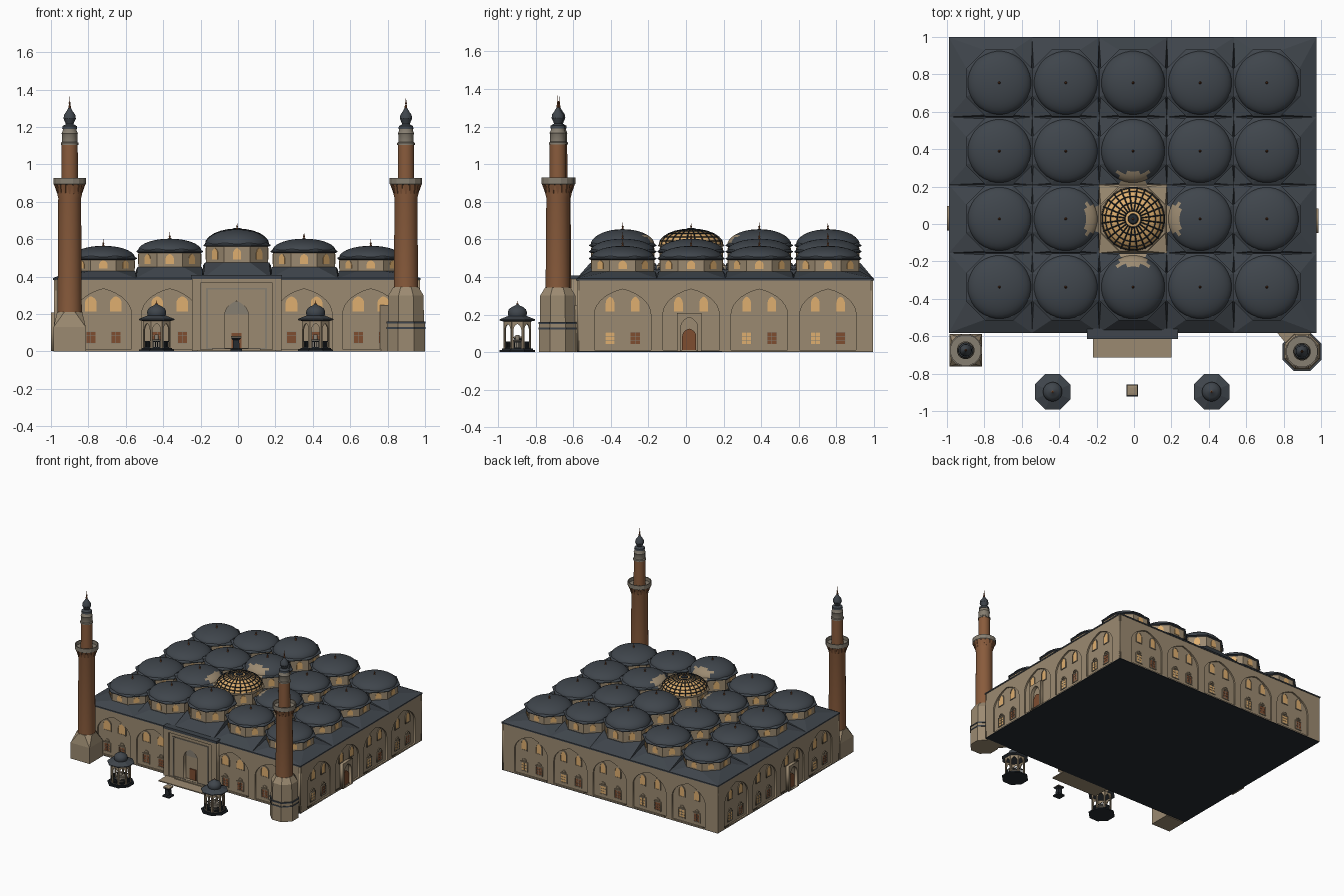
import bpy, bmesh, math
from mathutils import Matrix, Vector

if "Cube" in bpy.data.objects:
    bpy.data.objects.remove(bpy.data.objects["Cube"])

def material(name, r, g, b):
    m = bpy.data.materials.new(name)
    m.diffuse_color = (r, g, b, 1)
    m.use_nodes = True
    m.node_tree.nodes["Principled BSDF"].inputs["Base Color"].default_value = m.diffuse_color
    return m

WALL = material("tan_stone", 0.33, 0.255, 0.165)
GREY = material("grey_stone", 0.24, 0.21, 0.165)
LEAD = material("slate_lead", 0.050, 0.060, 0.072)
DARK = material("dark_metal", 0.018, 0.023, 0.028)
BRICK = material("red_brick", 0.25, 0.105, 0.045)
GOLD = material("amber_glass", 0.74, 0.43, 0.16)
WOOD = material("brown_wood", 0.21, 0.075, 0.03)

XS = [-0.72, -0.365, -0.005, 0.353, 0.71]
YS = [-0.337, 0.027, 0.39, 0.755]
XE = [-0.99, -0.545, -0.187, 0.176, 0.535, 0.975]
YE = [-0.582, -0.155, 0.21, 0.572, 0.997]
TAU = 2 * math.pi

def add(name, mesh, *mats, matrix=None):
    ob = bpy.data.objects.new(name, mesh)
    for m in mats:
        if len(mesh.materials) < len(mats):
            mesh.materials.append(m)
    if matrix:
        ob.matrix_world = matrix
    bpy.context.collection.objects.link(ob)
    return ob

def to_mesh(name, bm, smooth=False):
    bmesh.ops.recalc_face_normals(bm, faces=bm.faces)
    for f in bm.faces:
        f.smooth = smooth
    me = bpy.data.meshes.new(name)
    bm.to_mesh(me)
    bm.free()
    if smooth:
        me.set_sharp_from_angle(angle=math.radians(32))
    return me

def lathe(name, prof, n, loc, *mats, rule=None, smooth=None):
    """Revolve (radius, z) points; radii are measured to the flat sides."""
    bm = bmesh.new()
    k = 1 / math.cos(math.pi / n)
    rings = []
    for r, z in prof:
        r = max(r, 0.0004) * k
        rings.append([bm.verts.new((loc[0] + r * math.cos(TAU * (i + .5) / n),
                                    loc[1] + r * math.sin(TAU * (i + .5) / n), z)) for i in range(n)])
    for a, b in zip(rings, rings[1:]):
        for i in range(n):
            j = (i + 1) % n
            bm.faces.new((a[i], a[j], b[j], b[i]))
    bm.faces.new(rings[0])
    bm.faces.new(rings[-1])
    if rule:
        for f in bm.faces:
            f.material_index = rule(f.calc_center_median())
    return add(name, to_mesh(name, bm, n > 12 if smooth is None else smooth), *mats)

def hull(name, pts, mat):
    bm = bmesh.new()
    for p in pts:
        bm.verts.new(p)
    bmesh.ops.convex_hull(bm, input=bm.verts)
    bmesh.ops.dissolve_limit(bm, angle_limit=0.01, verts=bm.verts, edges=bm.edges)
    return add(name, to_mesh(name, bm), mat)

def box(name, x0, x1, y0, y1, z0, z1, mat):
    return hull(name, [(x, y, z) for x in (x0, x1) for y in (y0, y1) for z in (z0, z1)], mat)

def octagon(cx, cy, r, z):
    k = r / math.cos(math.pi / 8)
    return [(cx + k * math.cos(TAU * (i + .5) / 8), cy + k * math.sin(TAU * (i + .5) / 8), z) for i in range(8)]

def rect(u0, u1, z0, z1):
    return [(u0, z0), (u1, z0), (u1, z1), (u0, z1)]

def arch(u, w, z0, zs, zt, n=7):
    """Pointed arch outline of half width w."""
    A = math.radians(68)
    side = [(w * (math.cos(A * i / n) - math.cos(A)) / (1 - math.cos(A)),
             zs + (zt - zs) * math.sin(A * i / n) / math.sin(A)) for i in range(n + 1)]
    return [(u - w, z0), (u + w, z0)] + [(u + x, z) for x, z in side] + [(u - x, z) for x, z in side[-2::-1]]

def plate_mesh(name, loops, t):
    """Flat plate of thickness t; nested loops become holes."""
    cu = bpy.data.curves.new(name, 'CURVE')
    cu.dimensions, cu.fill_mode, cu.extrude = '2D', 'BOTH', t / 2
    for loop in loops:
        s = cu.splines.new('POLY')
        s.points.add(len(loop) - 1)
        for p, (u, z) in zip(s.points, loop):
            p.co = (u, z, 0, 1)
        s.use_cyclic_u = True
    ob = bpy.data.objects.new(name, cu)
    bpy.context.collection.objects.link(ob)
    dg = bpy.context.evaluated_depsgraph_get()
    me = bpy.data.meshes.new_from_object(ob.evaluated_get(dg))
    bpy.data.objects.remove(ob)
    me.materials.clear()
    me.transform(Matrix.Translation((0, 0, t / 2)))
    return me

def facing(angle, d):
    return Matrix.Rotation(angle, 4, 'Z') @ Matrix.Rotation(math.pi / 2, 4, 'X') @ Matrix.Translation((0, 0, d))

def plate(name, loops, t, angle, d, mat):
    if loops:
        add(name, plate_mesh(name, loops, t), mat, matrix=facing(angle, d))

def plate_ring(name, loops, t, n, d):
    src, bm = plate_mesh(name, loops, t), bmesh.new()
    for i in range(n):
        part = src.copy()
        part.transform(facing(TAU * i / n, d))
        bm.from_mesh(part)
    return to_mesh(name, bm)

# Main hall core and dark underside
box("hall_core", -0.973, 0.96, -0.568, 0.983, 0.004, 0.385, WALL)
box("hall_underside", -0.985, 0.972, -0.58, 0.995, 0, 0.005, DARK)
box("eave_cornice", -0.99, 0.976, -0.584, 0.999, 0.382, 0.392, LEAD)

# Four facades: blind arches, paired windows, grilles
SIDES = [("front", 0, .58, (-.985, .972), [x for x in XS if abs(x) > .1]),
         ("right", 1, .972, (-.58, .995), YS),
         ("back", 2, .995, (-.972, .985), [-x for x in XS]),
         ("left", 3, .985, (-.995, .58), [-y for y in YS])]
for side, q, d, (u0, u1), bays in SIDES:
    a, inner = q * math.pi / 2, d - .012
    holes = [arch(u, .15, .012, .2, .335) for u in bays]
    if q == 0:
        holes.append(rect(-.24, .225, .01, .375))
    plate(side + "_wall_facing", [rect(u0, u1, .003, .384)] + holes, .012, a, inner, WALL)
    w = .031 if q == 0 else .023
    ups, frames, gold, wood, grilles = [], [], [], [], []
    for b in bays:
        for s in (-1, 1):
            u = b + s * .067
            ups.append(arch(u, w, .215, .26, .295))
            frames += [arch(u, w + .006, .209, .262, .304), arch(u, w, .215, .26, .295)]
            if q in (1, 3) and abs(b) < .1:
                continue
            (wood if q == 0 or s > 0 else gold).append(rect(u - .026, u + .026, .042, .108))
            frames += [rect(u - .032, u + .032, .036, .114), rect(u - .026, u + .026, .042, .108),
                       arch(u, .02, .119, .124, .142), arch(u, .014, .122, .125, .136)]
            grilles.append(rect(u - .026, u + .026, .042, .108))
            for i in range(2):
                for j in range(3):
                    x, z = u - .024 + i * .025, .044 + j * .021
                    grilles.append(rect(x, x + .023, z, z + .019))
    plate(side + "_upper_windows", ups, .004, a, inner, GOLD)
    plate(side + "_window_frames", frames, .007, a, inner, WALL)
    plate(side + "_lit_lower_windows", gold, .003, a, inner, GOLD)
    plate(side + "_shuttered_lower_windows", wood, .003, a, inner, WOOD)
    plate(side + "_window_grilles", grilles, .005, a, inner, GREY)
    if q in (1, 3):  # side doorways
        u = .017 if q == 1 else -.03
        plate(side + "_door_portal", [rect(u - .065, u + .065, .002, .208), arch(u, .045, .006, .13, .185)],
              .026, a, inner, WALL)
        plate(side + "_door", [arch(u, .037, .004, .085, .125)], .008, a, inner, WOOD)

# Front portal with niche, door, steps
plate("portal_frame", [rect(-.247, .232, .002, .388), rect(-.2, .185, .01, .365)], .044, 0, .568, WALL)
plate("portal_niche_wall", [rect(-.2, .185, .005, .37), arch(-.008, .064, .012, .19, .27)], .034, 0, .568, WALL)
plate("portal_inner_border", [rect(-.17, .155, .012, .34), rect(-.16, .145, .018, .332)], .006, 0, .602, GREY)
for i in range(4):  # stepped vault of the niche
    plate("niche_vault_tier", [arch(-.008, .064, .2 + i * .014, .201 + i * .014, .268)], .007 + i * .007, 0, .568, GREY)
plate("portal_door", [rect(-.036, .02, .005, .1)], .008, 0, .568, WOOD)
box("portal_roof", -.25, .235, -.614, -.56, .388, .408, LEAD)
box("portal_step_lower", -.22, .2, -.715, -.58, 0, .008, WALL)
box("portal_step_upper", -.14, .12, -.625, -.58, 0, .016, WALL)

# Twenty roof bays, each with skirt, drum, windows, dome and finial
window_ring = plate_ring("drum_windows", [arch(0, .022, .18, .5, .82)], .004, 8, .165)
COLS = [(.43, .50, .065), (.452, .537, .066), (.475, .57, .084)]
exposed = lambda c: int((abs(c.x + .005) < .085 and abs(c.y - .027) < .25) or
                        (abs(c.y - .027) < .085 and abs(c.x + .005) < .25))
for i, cx in enumerate(XS):
    zb, ze, h = COLS[2 - abs(i - 2)]
    for j, cy in enumerate(YS):
        middle = (i, j) == (2, 1)
        pts = octagon(cx, cy, .172, zb)
        for x in (XE[i], XE[i + 1]):
            for y in (YE[j], YE[j + 1]):
                edge = x in (XE[0], XE[-1]) or y in (YE[0], YE[-1])
                pts += [(x, y, .386), (x, y, .392 if edge else zb - .015)]
        hull("roof_skirt", pts, WALL if middle else LEAD)
        lathe("dome_drum", [(.166, zb - .01), (.166, ze)], 8, (cx, cy), WALL)
        add("drum_windows", window_ring, GOLD,
            matrix=Matrix.Translation((cx, cy, zb)) @ Matrix.Diagonal((1, 1, ze - zb, 1)))
        steps = 6 if middle else 9
        prof = [(.17 * math.cos(math.pi / 2 * k / steps), ze + h * math.sin(math.pi / 2 * k / steps))
                for k in range(steps + 1)]
        if middle:  # glazed lantern dome with metal ribs
            lathe("glass_dome", prof, 24, (cx, cy), GOLD)
            ribs = lathe("glass_dome_ribs", prof[:-1], 24, (cx, cy), DARK, smooth=False)
            m = ribs.modifiers.new("ribs", 'WIREFRAME')
            m.thickness = .007
            m.offset = 0
            lathe("glass_dome_cap", [(.03, ze + h - .004), (.024, ze + h + .004), (0, ze + h + .008)], 16, (cx, cy), DARK)
            lathe("drum_eave", [(.172, ze - .008), (.178, ze - .003), (.172, ze + .002)], 8, (cx, cy), WALL)
        else:
            lathe("lead_dome", prof, 32, (cx, cy), LEAD, WALL, rule=exposed)
            lathe("drum_eave", [(.168, ze - .01), (.179, ze - .005), (.179, ze), (.16, ze + .01)], 8, (cx, cy),
                  LEAD, WALL, rule=exposed)
        zt = ze + h
        lathe("dome_finial", [(.008, zt - .003), (.003, zt + .008), (.006, zt + .013), (.002, zt + .019), (0, zt + .036)],
              8, (cx, cy), WOOD)

# Minarets
def minaret(x, y, z0):
    p = (x, y)
    lathe("minaret_shaft", [(.065, z0), (.061, .82), (.066, .84), (.066, .85), (.08, .895)], 24, p, BRICK)
    for k in range(16):  # balcony corbels
        c = Matrix.Translation((x, y, 0)) @ Matrix.Rotation(TAU * k / 16, 4, 'Z')
        hull("balcony_corbel", [c @ Vector(v) for v in ((.058, 0, .82), (.06, -.012, .893), (.06, .012, .893),
                                                        (.084, -.012, .893), (.084, .012, .893))], BRICK)
    lathe("minaret_balcony", [(.08, .89), (.087, .895), (.087, .928), (.08, .928), (.08, .9), (.04, .9)], 16, p, GREY, smooth=False)
    lathe("minaret_upper_shaft", [(.044, .9), (.043, 1.11)], 24, p, BRICK)
    lathe("minaret_lantern", [(.047, 1.105), (.047, 1.115), (.041, 1.12), (.041, 1.16), (.044, 1.165), (.037, 1.18),
                              (.036, 1.2)], 16, p, GREY)
    lathe("minaret_cap", [(.04, 1.19), (.038, 1.205), (.02, 1.215), (.024, 1.225), (.033, 1.245), (.03, 1.265),
                          (.016, 1.285), (.008, 1.3), (0, 1.31)], 16, p, LEAD)
    lathe("minaret_finial", [(.006, 1.295), (.007, 1.31), (.003, 1.32), (.006, 1.328), (.002, 1.336), (0, 1.365)], 8, p, WOOD)

minaret(-.9, -.675, .19)
lathe("left_minaret_base", [(.086, 0), (.086, .13)], 4, (-.9, -.675), WALL)
hull("left_minaret_transition", [(-.9 + s * .086, -.675 + t * .086, .13) for s in (-1, 1) for t in (-1, 1)]
     + octagon(-.9, -.675, .067, .212), WALL)
minaret(.898, -.682, .33)
lathe("right_minaret_base", [(.101, 0), (.101, .155), (.096, .16), (.094, .3), (.067, .345)], 8, (.898, -.682), WALL)
for z in (.12, .15):
    lathe("right_minaret_band", [(.1, z), (.104, z), (.104, z + .01), (.1, z + .01)], 8, (.898, -.682), LEAD)
hull("right_minaret_buttress", [(x, y, z) for x, y in ((.76, -.575), (.95, -.575), (.83, -.66), (.92, -.64))
                                for z in (0, .248)], WALL)

# Two octagonal ablution kiosks
screen = plate_ring("kiosk_arcade", [rect(-.029, .029, .015, .166), arch(0, .021, .019, .115, .15)], .007, 8, .066)
rail = plate_ring("kiosk_railing", [rect(-.027, .027, .018, .056)] +
                  [rect(-.024 + k * .01, -.018 + k * .01, .024, .05) for k in range(5)], .004, 8, .067)
for x in (-.435, .415):
    p, m = (x, -.897), Matrix.Translation((x, -.897, 0))
    lathe("kiosk_base", [(.094, 0), (.094, .01), (.082, .01), (.082, .018), (.05, .018)], 8, p, DARK)
    add("kiosk_arcade", screen, WALL, matrix=m)
    add("kiosk_railing", rail, DARK, matrix=m)
    lathe("kiosk_basin", [(.035, .015), (.035, .06), (.03, .065), (.012, .065), (.01, .09)], 16, p, GREY)
    lathe("kiosk_eave", [(.07, .162), (.095, .168), (.095, .174), (.05, .192)], 8, p, LEAD)
    lathe("kiosk_dome", [(.046, .185), (.05, .2), (.051, .212), (.045, .228), (.03, .24), (.012, .248), (.005, .255)],
          24, p, LEAD)
    lathe("kiosk_finial", [(.004, .25), (.006, .257), (.002, .262), (0, .275)], 8, p, WOOD)

# Small pedestal fountain on the axis
lathe("pedestal_fountain", [(.031, 0), (.031, .012), (.018, .016), (.016, .06), (.026, .07), (.026, .078)], 4, (-.01, -.89), DARK)
lathe("pedestal_top", [(.028, .076), (.028, .081), (.015, .084)], 4, (-.01, -.89), WALL)
